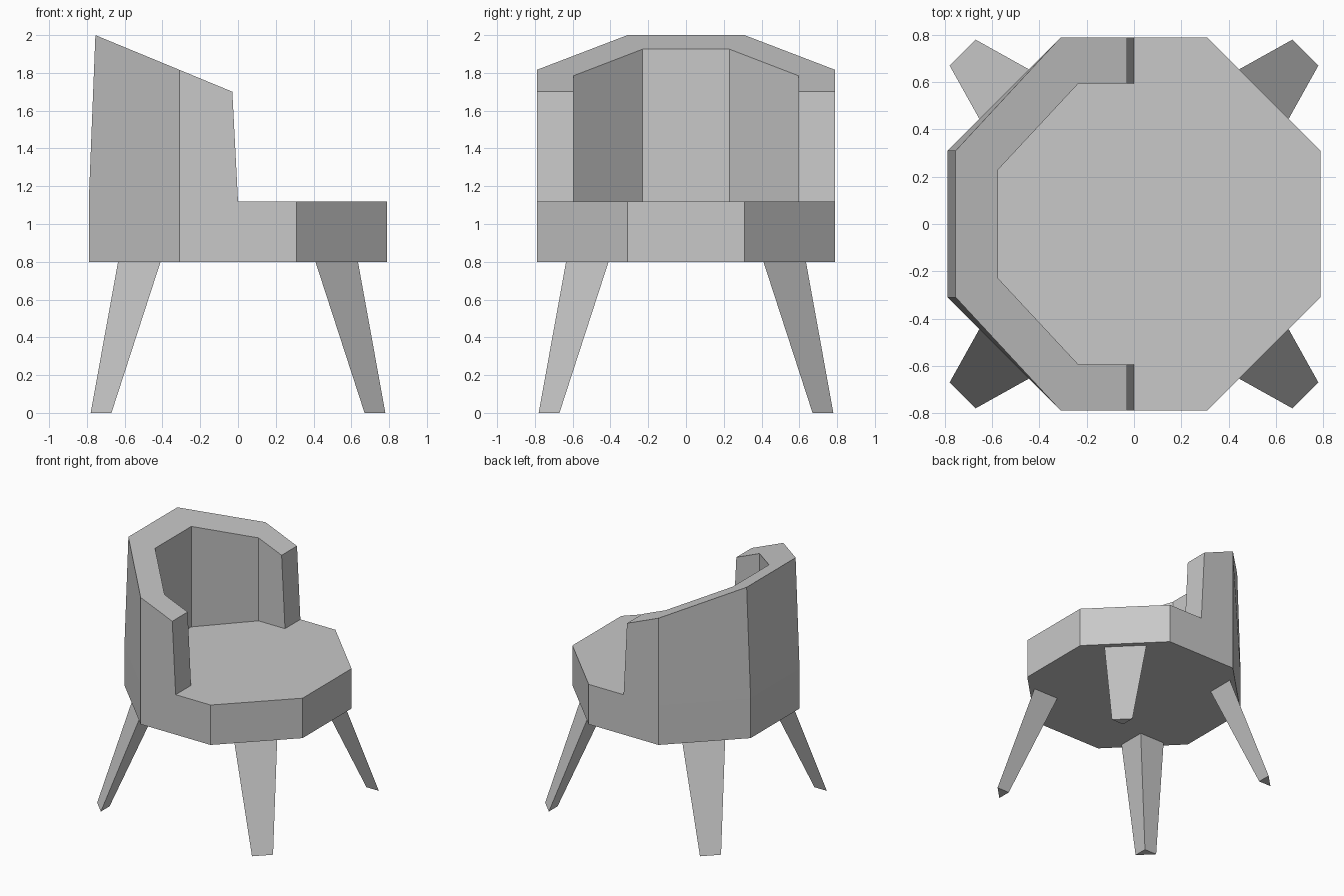
import bpy
import bmesh

cube = bpy.data.objects.get("Cube")
if cube:
    bpy.data.objects.remove(cube, do_unlink=True)

grey = bpy.data.materials.new("light_grey")
grey.use_nodes = True
colour = (0.58, 0.58, 0.58, 1)
grey.diffuse_color = colour
grey.node_tree.nodes["Principled BSDF"].inputs["Base Color"].default_value = colour

SEAT_BOTTOM, SEAT_TOP = 0.8, 1.12
R, S = 0.79, 0.31  # octagon half width and half side


def finish(name, bm):
    bmesh.ops.recalc_face_normals(bm, faces=bm.faces)
    mesh = bpy.data.meshes.new(name)
    bm.to_mesh(mesh)
    bm.free()
    mesh.materials.append(grey)
    obj = bpy.data.objects.new(name, mesh)
    bpy.context.collection.objects.link(obj)
    return obj


def loft(name, lower, upper):
    """Closed solid between two matching rings of points."""
    bm = bmesh.new()
    a = [bm.verts.new(p) for p in lower]
    b = [bm.verts.new(p) for p in upper]
    bm.faces.new(a)
    bm.faces.new(b)
    for i in range(len(a)):
        j = (i + 1) % len(a)
        bm.faces.new((a[i], a[j], b[j], b[i]))
    return finish(name, bm)


# Octagonal seat block
octagon = [(R, S), (S, R), (-S, R), (-R, S), (-R, -S), (-S, -R), (S, -R), (R, -S)]
loft("seat", [(x, y, SEAT_BOTTOM) for x, y in octagon],
     [(x, y, SEAT_TOP) for x, y in octagon])

# Wraparound backrest, with a sloping rim and slightly leaning back and tips
half_outer = [(0, -R), (-S, -R), (-R, -S)]
half_inner = [(0, -0.595), (-0.235, -0.595), (-0.575, -0.23)]


def full(half):
    return half + [(x, -y) for x, y in reversed(half)]


def rim(x, y):
    if x == 0:
        x = -0.03
    elif x == -R:
        x = -0.755
    return (x, y, 1.688 - 0.413 * x)


bm = bmesh.new()
rows = []
for path in (full(half_outer), full(half_inner)):
    rows.append([bm.verts.new((x, y, SEAT_TOP)) for x, y in path])
    rows.append([bm.verts.new(rim(x, y)) for x, y in path])
out_low, out_top, in_low, in_top = rows
for low, high in ((out_low, out_top), (out_top, in_top), (in_top, in_low)):
    for i in range(len(low) - 1):
        bm.faces.new((low[i], low[i + 1], high[i + 1], high[i]))
for end in (0, -1):
    bm.faces.new((out_low[end], out_top[end], in_top[end], in_low[end]))
finish("backrest", bm)


# Four splayed triangular legs, flat side outward
def leg_ring(near, far, z, sx, sy):
    return [(sx * x, sy * y, z) for x, y in ((far, near), (near, far), (near, near))]


for side, sy in (("right", -1), ("left", 1)):
    for end, sx in (("back", -1), ("front", 1)):
        loft(f"{end}_{side}_leg".replace("back", "rear"),
             leg_ring(0.67, 0.78, 0, sx, sy),
             leg_ring(0.41, 0.635, SEAT_BOTTOM, sx, sy))
